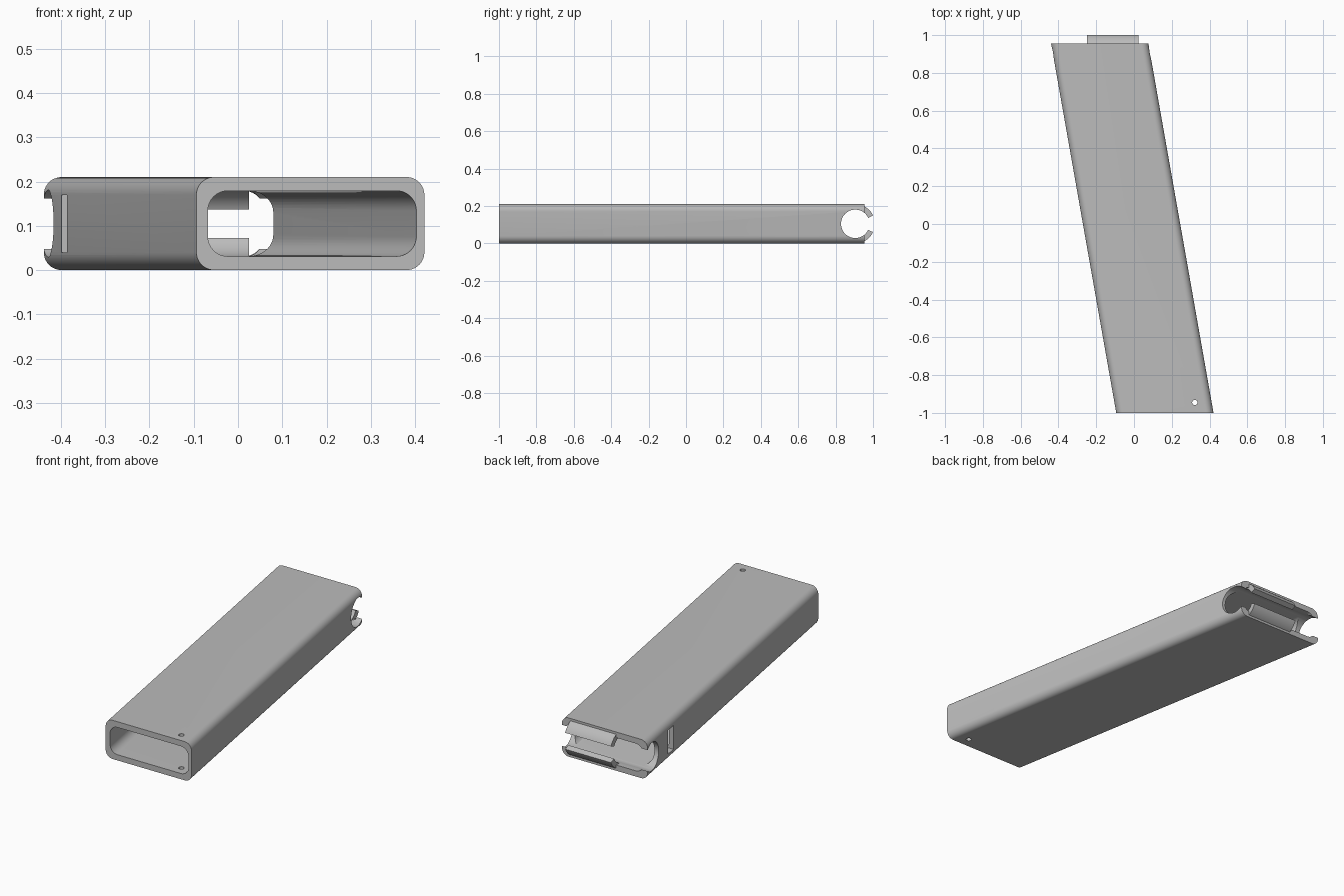
import bpy, bmesh, math
from mathutils import Vector

if "Cube" in bpy.data.objects:
    bpy.data.objects.remove(bpy.data.objects["Cube"])

SHEAR = math.tan(math.radians(10))   # sideways lean of the sleeve
END, MID, BORE = 0.905, 0.105, 0.076  # end plane y, mid height, bore radius

grey = bpy.data.materials.new("plain_grey")
grey.diffuse_color = (0.5, 0.5, 0.5, 1)
grey.use_nodes = True
grey.node_tree.nodes["Principled BSDF"].inputs["Base Color"].default_value = grey.diffuse_color


def rounded_rect(x0, x1, y0, y1, r, n=10):
    """Outline of a rounded rectangle, counter-clockwise."""
    pts = []
    for cx, cy, a0 in ((x1 - r, y1 - r, 0), (x0 + r, y1 - r, 90),
                       (x0 + r, y0 + r, 180), (x1 - r, y0 + r, 270)):
        for i in range(n + 1):
            a = math.radians(a0 + 90 * i / n)
            pts.append((cx + r * math.cos(a), cy + r * math.sin(a)))
    return pts


def circle(cx, cy, r, n=64):
    return [(cx + r * math.cos(2 * math.pi * i / n),
             cy + r * math.sin(2 * math.pi * i / n)) for i in range(n)]


def prism(name, outline, place, start, end):
    """Extrude an outline; place(u, v, t) gives the 3D point."""
    bm = bmesh.new()
    a = [bm.verts.new(place(u, v, start)) for u, v in outline]
    b = [bm.verts.new(place(u, v, end)) for u, v in outline]
    bm.faces.new(a)
    bm.faces.new(b[::-1])
    n = len(a)
    for i in range(n):
        j = (i + 1) % n
        bm.faces.new((a[j], a[i], b[i], b[j]))
    bmesh.ops.recalc_face_normals(bm, faces=bm.faces)
    mesh = bpy.data.meshes.new(name)
    bm.to_mesh(mesh)
    bm.free()
    mesh.materials.append(grey)
    obj = bpy.data.objects.new(name, mesh)
    bpy.context.collection.objects.link(obj)
    return obj


def leaning(x, z, y):
    return Vector((x - SHEAR * (y + 1), y, z))


def along_x(y, z, x):
    return Vector((x, y, z))


def along_z(x, y, z):
    return Vector((x, y, z))


def smooth(obj):
    bpy.ops.object.select_all(action='DESELECT')
    obj.select_set(True)
    bpy.context.view_layer.objects.active = obj
    bpy.ops.object.shade_smooth_by_angle(angle=math.radians(30))


# Leaning sleeve body
body = prism("sleeve_body", rounded_rect(-0.094, 0.421, 0, 0.21, 0.04),
             leaning, -1, END + 0.05)

# Plan outline that rounds the two far corners
def edge(x, y):
    return x - SHEAR * (y + 1)

def fillet(corner, before, after, r, n=8):
    c = Vector(corner)
    d0, d1 = (Vector(before) - c).normalized(), (Vector(after) - c).normalized()
    half = d0.angle(d1) / 2
    centre = c + (d0 + d1).normalized() * (r / math.sin(half))
    p0, p1 = c + d0 * (r / math.tan(half)), c + d1 * (r / math.tan(half))
    v0, v1 = p0 - centre, p1 - centre
    return [tuple(centre + v0.slerp(v1, i / n)) for i in range(n + 1)]

left, right = edge(-0.0942, END), edge(0.4212, END)
near_l, near_r = (edge(-0.0942, -1.2), -1.2), (edge(0.4212, -1.2), -1.2)
plan = ([near_l, near_r]
        + fillet((right, END), near_r, (left, END), 0.028)
        + fillet((left, END), (right, END), near_l, 0.028))
trim = prism("corner_trim", plan, along_z, -0.2, 0.4)

# Cavity, cross bore, side slot and pin hole
cavity = prism("cavity_cutter", rounded_rect(-0.068, 0.403, 0.031, 0.179, 0.045),
               leaning, -1.2, 1.2)
bore = prism("bore_cutter", circle(END, MID, BORE), along_x, -1, 1)
slot = prism("slot_cutter", [(0.66, 0.04), (0.725, 0.04), (0.725, 0.17), (0.66, 0.17)],
             along_x, -0.6, -0.3)
pin = prism("pin_cutter", circle(0.322, -0.945, 0.014, 24), along_z, -0.2, 0.4)

cutters = [(trim, 'INTERSECT')] + [(c, 'DIFFERENCE') for c in (cavity, bore, slot, pin)]
for cutter, operation in cutters:
    mod = body.modifiers.new(cutter.name, 'BOOLEAN')
    mod.object, mod.operation, mod.solver = cutter, operation, 'EXACT'
result = bpy.data.meshes.new_from_object(
    body.evaluated_get(bpy.context.evaluated_depsgraph_get()))
body.modifiers.clear()
body.data = result
for cutter, _ in cutters:
    bpy.data.objects.remove(cutter)
smooth(body)

# Two curved clip jaws on the far end
for name, side in (("upper_clip_jaw", 1), ("lower_clip_jaw", -1)):
    angles = [math.radians(25 + 65 * i / 16) for i in range(17)]
    arc = [(END + 0.105 * math.cos(a), MID + side * 0.105 * math.sin(a)) for a in angles]
    arc += [(END + BORE * math.cos(a), MID + side * BORE * math.sin(a))
            for a in reversed(angles)]
    smooth(prism(name, arc, along_x, -0.25, 0.025))
